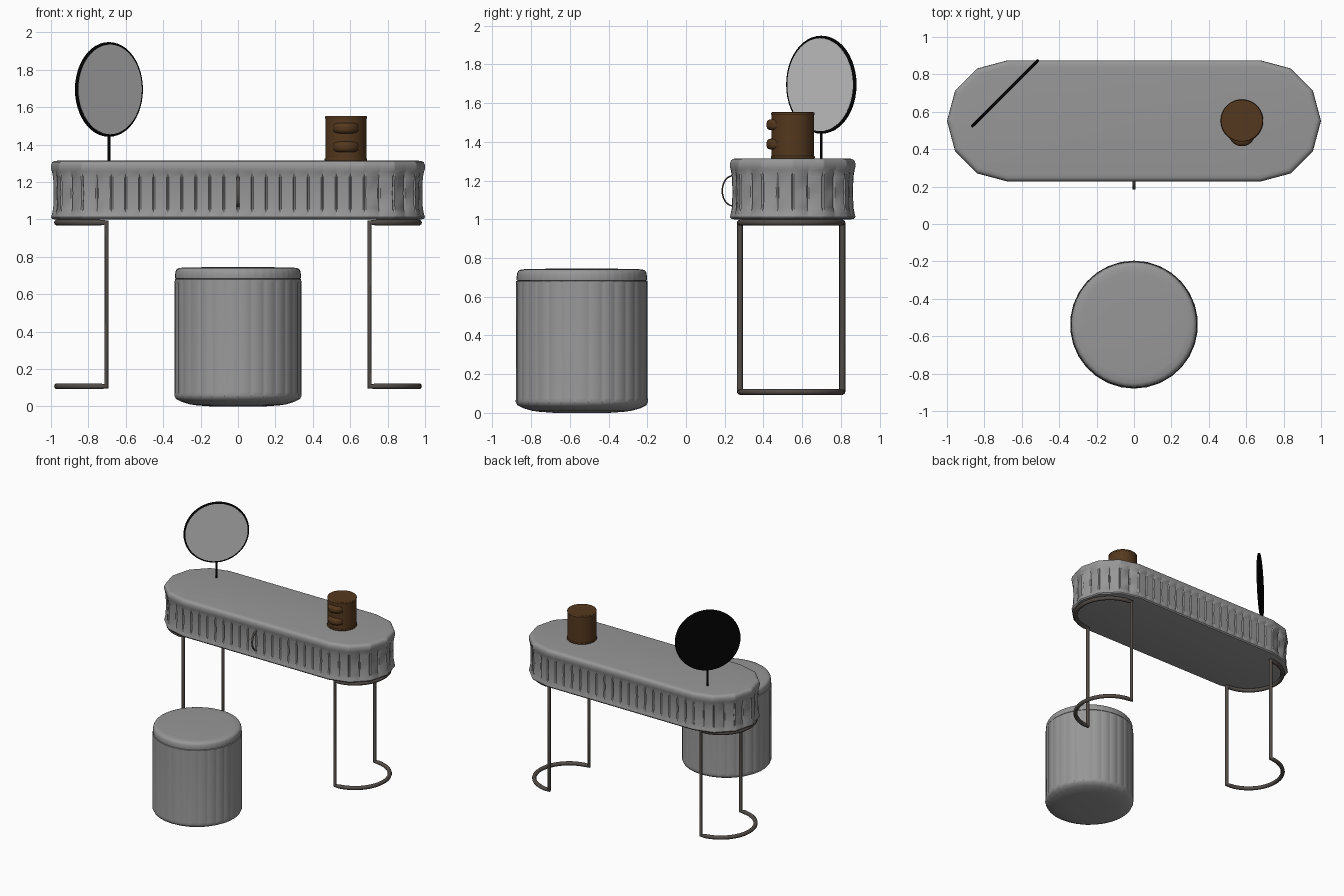
import bpy, bmesh
from math import sin, cos, pi, radians
from mathutils import Vector

if "Cube" in bpy.data.objects:
    bpy.data.objects.remove(bpy.data.objects["Cube"])


def material(name, rgb):
    m = bpy.data.materials.new(name)
    m.diffuse_color = (*rgb, 1)
    m.use_nodes = True
    m.node_tree.nodes["Principled BSDF"].inputs["Base Color"].default_value = m.diffuse_color
    return m


BLACK = material("black", (0.001, 0.001, 0.001))
BRONZE = material("bronze", (0.085, 0.073, 0.064))
WOOD = material("wood", (0.09, 0.04, 0.013))
GREY = material("dark_grey", (0.31, 0.31, 0.31))


def finish(ob, mat=None, angle=30):
    if mat:
        ob.data.materials.append(mat)
    bpy.ops.object.select_all(action='DESELECT')
    ob.select_set(True)
    bpy.context.view_layer.objects.active = ob
    bpy.ops.object.shade_smooth_by_angle(angle=radians(angle))
    return ob


def slat_outline(half, r, facets, straight_slats, facet_slats):
    """Stadium outline cut into slats: (point, axis point, is_groove)."""
    corners = [(half * s + r * cos(a), r * sin(a), half * s)
               for s, a0 in ((1, -pi / 2), (-1, pi / 2))
               for a in [a0 + pi * i / facets for i in range(facets + 1 if half else facets)]]
    out = []
    for i, (x0, y0, c0) in enumerate(corners):
        x1, y1, c1 = corners[(i + 1) % len(corners)]
        n = straight_slats if c0 != c1 else facet_slats
        for k in range(n):
            for f in (0, 0.09, 0.91):
                t = (k + f) / n
                out.append((Vector((x0 + (x1 - x0) * t, y0 + (y1 - y0) * t)),
                            Vector((c0 + (c1 - c0) * t, 0)), f == 0))
    return out


def loft(name, outline, r, rings, loc, mat=None):
    """Stack the outline through rings of (z, inset, groove depth)."""
    bm = bmesh.new()
    loops = []
    for z, inset, groove in rings:
        loop = []
        for p, c, g in outline:
            q = c + (p - c) * (1 - (inset + groove * g) / r)
            loop.append(bm.verts.new((q.x, q.y, z)))
        loops.append(loop)
    n = len(outline)
    for a, b in zip(loops, loops[1:]):
        for i in range(n):
            j = (i + 1) % n
            bm.faces.new((a[i], a[j], b[j], b[i]))
    bm.faces.new(loops[0][::-1])
    bm.faces.new(loops[-1])
    me = bpy.data.meshes.new(name)
    bm.to_mesh(me)
    bm.free()
    ob = bpy.data.objects.new(name, me)
    ob.location = loc
    bpy.context.collection.objects.link(ob)
    return finish(ob, mat, 40)


def tube(name, pts, radius, mat, closed=False):
    cu = bpy.data.curves.new(name, 'CURVE')
    cu.dimensions = '3D'
    cu.bevel_depth = radius
    cu.bevel_resolution = 3
    cu.use_fill_caps = True
    sp = cu.splines.new('POLY')
    sp.points.add(len(pts) - 1)
    for q, p in zip(sp.points, pts):
        q.co = (*p, 1)
    sp.use_cyclic_u = closed
    ob = bpy.data.objects.new(name, cu)
    bpy.context.collection.objects.link(ob)
    bpy.ops.object.select_all(action='DESELECT')
    ob.select_set(True)
    bpy.context.view_layer.objects.active = ob
    bpy.ops.object.convert(target='MESH')
    return finish(bpy.context.object, mat, 50)


def cylinder(name, r, depth, loc, mat=None, bevel=0, axis=(0, 0, 1)):
    bpy.ops.mesh.primitive_cylinder_add(vertices=48, radius=r, depth=depth, location=loc)
    ob = bpy.context.object
    ob.name = name
    ob.rotation_euler = Vector((0, 0, 1)).rotation_difference(Vector(axis)).to_euler()
    if bevel:
        b = ob.modifiers.new("bevel", 'BEVEL')
        b.width, b.segments = bevel, 3
    return finish(ob, mat)


# Table body with fluted apron
loft("table_body", slat_outline(0.676, 0.324, 6, 18, 2), 0.324,
     [(1.0, 0.02, 0), (1.003, 0.006, 0), (1.012, 0, 0), (1.03, 0.004, 0.003), (1.06, 0.010, 0.009),
      (1.14, 0.013, 0.010), (1.22, 0.010, 0.009), (1.255, 0.004, 0.003), (1.27, 0, 0),
      (1.292, 0.001, 0), (1.306, 0.007, 0), (1.312, 0.018, 0), (1.314, 0.035, 0)],
     (0, 0.551, 0), GREY)

# Leg loops: two posts joined by half rings at floor and table
for side, label in ((-1, "left"), (1, "right")):
    arc = [(side * (0.703 + 0.264 * cos(a)), 0.543 + 0.264 * sin(a))
           for a in [-pi / 2 + pi * i / 24 for i in range(25)]]
    pts = [(x, y, 0.108) for x, y in arc] + [(x, y, 0.983) for x, y in reversed(arc)]
    tube(label + "_leg_frame", pts, 0.016, BRONZE, closed=True)

# Drawer handle: a thin bowed strip
handle = tube("drawer_handle", [(0, 0.242 - 0.055 * sin(pi * i / 12), 1.147 - 0.078 * cos(pi * i / 12))
                                for i in range(13)], 0.004, BRONZE)
handle.scale.x = 2.2

# Fluted stool with a softly domed cushion
stool = (0, -0.538, 0)
loft("stool_body", slat_outline(0, 0.342, 15, 1, 1), 0.342,
     [(0.0, 0.2, 0), (0.006, 0.12, 0), (0.011, 0.085, 0), (0.024, 0.04, 0), (0.04, 0.008, 0),
      (0.058, 0, 0), (0.075, 0.001, 0.005), (0.66, 0.001, 0.005), (0.68, 0.003, 0),
      (0.685, 0.02, 0)], stool, GREY)
loft("stool_cushion", slat_outline(0, 0.337, 24, 1, 1), 0.337,
     [(0.68, 0.01, 0), (0.685, 0.001, 0), (0.70, 0, 0), (0.722, 0.003, 0), (0.735, 0.010, 0),
      (0.741, 0.024, 0), (0.743, 0.06, 0), (0.745, 0.19, 0), (0.746, 0.3, 0)], stool, GREY)

# Small jewellery box with rims and two drawer pulls
cylinder("box_body", 0.110, 0.235, (0.577, 0.552, 1.43), WOOD)
cylinder("box_base", 0.114, 0.014, (0.577, 0.552, 1.320), WOOD, 0.005)
cylinder("box_lid", 0.112, 0.016, (0.577, 0.552, 1.545), WOOD, 0.006)
for z in (1.388, 1.488):
    pull = cylinder("box_pull", 0.072, 0.056, (0.577, 0.488, z), WOOD, 0.02)

# Round mirror turned toward the sitter
n = Vector((1, -1, 0)).normalized()
c = Vector((-0.69, 0.699, 1.695))
cylinder("mirror_frame", 0.253, 0.016, c, BLACK, 0.006, n)
cylinder("mirror_glass", 0.240, 0.003, c + n * 0.0075, None, 0, n)
cylinder("mirror_stem", 0.007, 0.16, (c.x, c.y, 1.38), BLACK)
